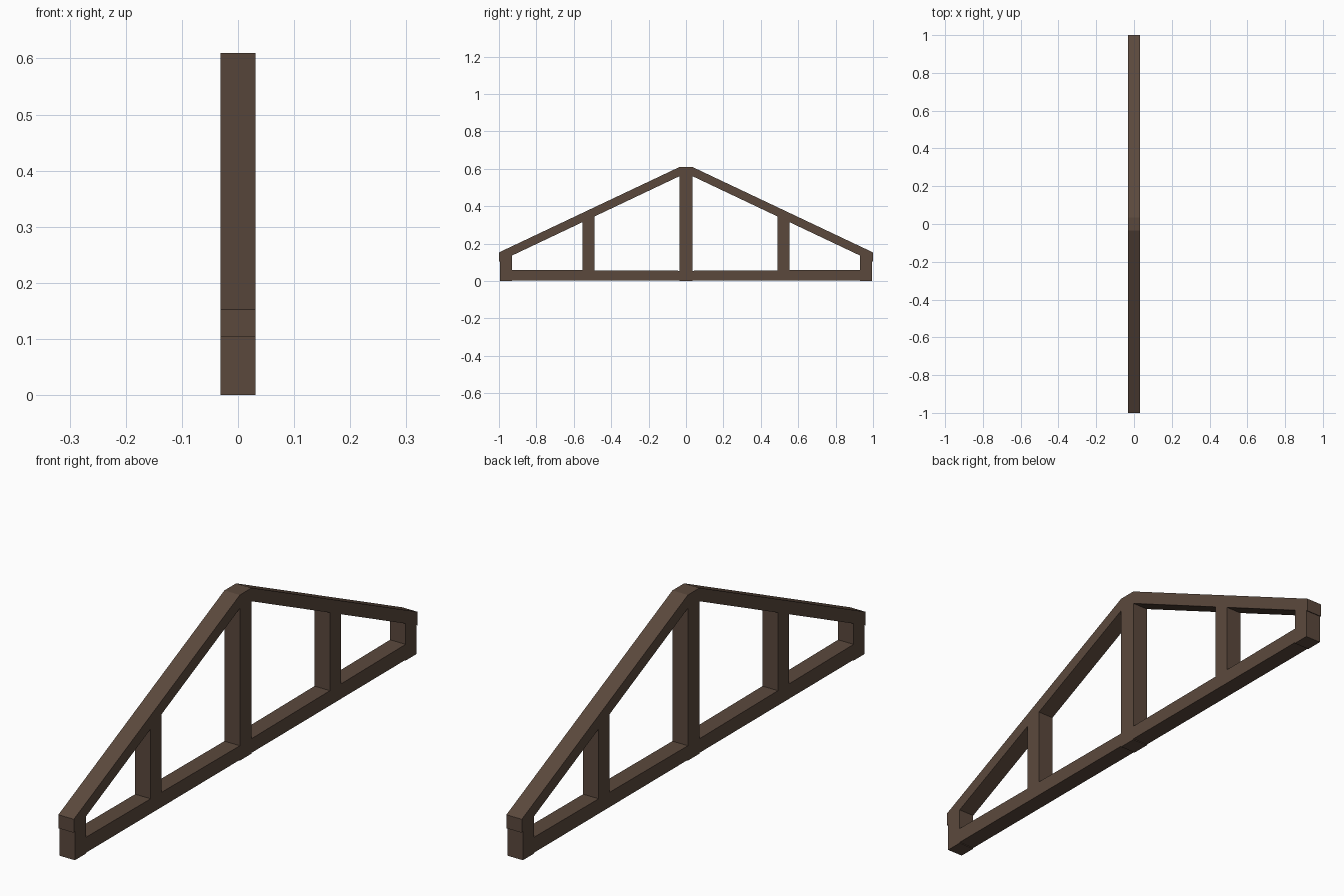
import bpy, bmesh

if "Cube" in bpy.data.objects:
    bpy.data.objects.remove(bpy.data.objects["Cube"])

# Dark timber colour
wood = bpy.data.materials.new("dark_wood")
wood.diffuse_color = (0.105, 0.066, 0.046, 1)
wood.use_nodes = True
wood.node_tree.nodes["Principled BSDF"].inputs["Base Color"].default_value = wood.diffuse_color

W = 0.0315  # half thickness of the truss


def prism(name, profile, half=W):
    """Extrude a (y, z) profile across x, centred on x = 0."""
    bm = bmesh.new()
    face = bm.faces.new([bm.verts.new((-half, y, z)) for y, z in profile])
    ext = bmesh.ops.extrude_face_region(bm, geom=[face])
    moved = [v for v in ext["geom"] if isinstance(v, bmesh.types.BMVert)]
    bmesh.ops.translate(bm, vec=(2 * half, 0, 0), verts=moved)
    bmesh.ops.recalc_face_normals(bm, faces=bm.faces)
    mesh = bpy.data.meshes.new(name)
    bm.to_mesh(mesh)
    bm.free()
    mesh.materials.append(wood)
    ob = bpy.data.objects.new(name, mesh)
    bpy.context.collection.objects.link(ob)
    return ob


def under(y):
    """Height of the rafter underside at distance y from the centre."""
    return 0.577 - 0.4736 * y


# Central king post, with the flat peak on top
prism("king_post", [(-0.034, 0), (0.034, 0), (0.034, 0.61), (-0.034, 0.61)])

for side, s in (("front", -1), ("back", 1)):
    # Bottom chord, rising very slightly towards the ends
    prism(side + "_bottom_beam",
          [(s * 0.034, 0.003), (s * 0.93, 0.003), (s * 0.93, 0.06), (s * 0.034, 0.055)])
    # Sloping rafter with a plumb-cut end
    prism(side + "_rafter",
          [(s * 0.034, under(0.034)), (s * 1.0, under(1.0)),
           (s * 1.0, 0.153), (s * 0.034, 0.61)])
    # Short end post and middle strut, cut to the rafter slope
    for part, a, b, z in (("end_post", 0.93, 0.994, 0), ("strut", 0.49, 0.553, 0.05)):
        prism(side + "_" + part,
              [(s * a, z), (s * b, z), (s * b, under(b) + 0.003), (s * a, under(a) + 0.003)])
